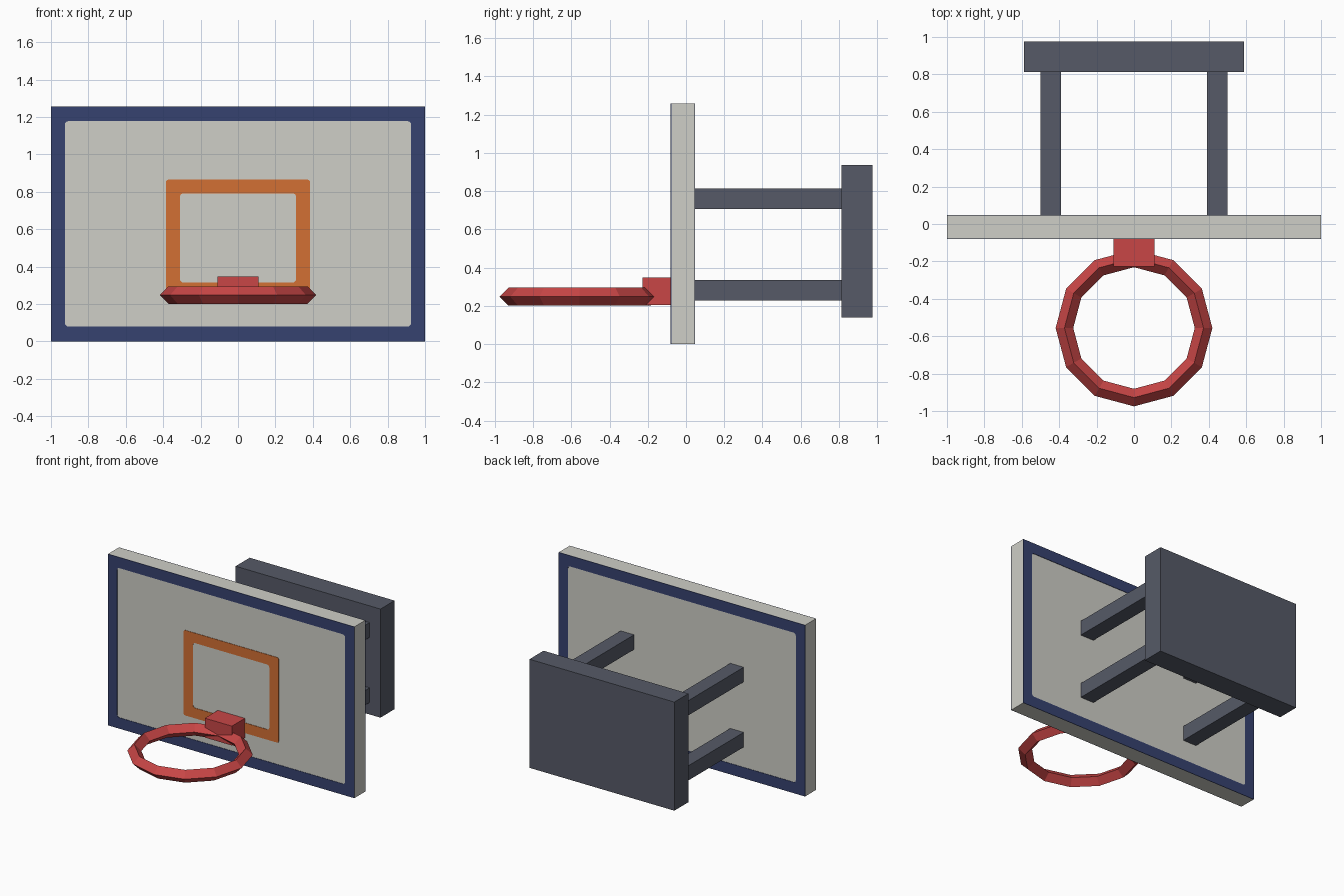
import bpy, bmesh, math
from mathutils import Vector

if "Cube" in bpy.data.objects:
    bpy.data.objects.remove(bpy.data.objects["Cube"], do_unlink=True)


def material(name, rgb):
    m = bpy.data.materials.new(name)
    m.use_nodes = True
    m.diffuse_color = (*rgb, 1)
    bsdf = next(n for n in m.node_tree.nodes if n.type == "BSDF_PRINCIPLED")
    bsdf.inputs["Base Color"].default_value = (*rgb, 1)
    return m


GREY = material("pale grey", (0.62, 0.62, 0.57))
BLUE = material("navy blue", (0.037, 0.054, 0.162))
ORANGE = material("orange", (0.65, 0.162, 0.034))
RED = material("rim red", (0.578, 0.061, 0.061))
STEEL = material("dark steel", (0.093, 0.102, 0.136))


def add_mesh(name, bm, mat):
    bmesh.ops.recalc_face_normals(bm, faces=bm.faces)
    me = bpy.data.meshes.new(name)
    bm.to_mesh(me)
    bm.free()
    me.materials.append(mat)
    ob = bpy.data.objects.new(name, me)
    bpy.context.collection.objects.link(ob)
    return ob


def box(name, lo, hi, mat):
    lo, hi = Vector(lo), Vector(hi)
    bm = bmesh.new()
    bmesh.ops.create_cube(bm, size=1)
    bmesh.ops.scale(bm, vec=hi - lo, verts=bm.verts)
    bmesh.ops.translate(bm, vec=(lo + hi) / 2, verts=bm.verts)
    return add_mesh(name, bm, mat)


def rounded_rect(half_w, z0, z1, r, steps=4):
    """Points (x, z) around a rectangle with rounded corners."""
    pts = []
    for k, (sx, top) in enumerate([(1, True), (-1, True), (-1, False), (1, False)]):
        cx, cz = sx * (half_w - r), (z1 - r if top else z0 + r)
        for i in range(steps + 1):
            a = math.pi / 2 * (k + i / steps)
            pts.append((cx + r * math.cos(a), cz + r * math.sin(a)))
    return pts


def frame(name, outer, inner, y0, y1, mat):
    """Thin flat frame between two outlines, from y0 to y1."""
    bm = bmesh.new()
    rings = [[bm.verts.new((x, y, z)) for x, z in pts]
             for pts, y in ((outer, y0), (inner, y0), (inner, y1), (outer, y1))]
    n = len(outer)
    for a, b in zip(rings, rings[1:] + rings[:1]):
        for i in range(n):
            j = (i + 1) % n
            bm.faces.new((a[i], a[j], b[j], b[i]))
    bmesh.ops.remove_doubles(bm, verts=bm.verts, dist=0.0001)
    return add_mesh(name, bm, mat)


# Backboard with a painted border on both faces
FRONT, BACK, PAINT = -0.077, 0.045, 0.003
box("backboard", (-1, FRONT, 0), (1, BACK, 1.257), GREY)
border = rounded_rect(1, 0, 1.257, 0), rounded_rect(0.925, 0.08, 1.178, 0.018)
frame("front_border", *border, FRONT - PAINT, FRONT, BLUE)
frame("back_border", *border, BACK, BACK + PAINT, BLUE)

# Shooting target on the front
frame("target_square", rounded_rect(0.385, 0.24, 0.865, 0.012),
      rounded_rect(0.31, 0.315, 0.792, 0.018), FRONT - PAINT, FRONT, ORANGE)

# Rim: a twelve-sided hoop with a diamond cross-section
bpy.ops.mesh.primitive_torus_add(major_segments=12, minor_segments=4,
                                 major_radius=0.372, minor_radius=0.047,
                                 location=(0, -0.556, 0.248))
rim = bpy.context.object
rim.name = "rim"
rim.data.materials.append(RED)
box("rim_bracket", (-0.11, -0.228, 0.205), (0.11, FRONT, 0.347), RED)

# Four support arms and the mounting plate behind
for side, sx in (("left", 1), ("right", -1)):
    for level, z in (("lower", 0.282), ("upper", 0.76)):
        x = sx * 0.445
        box(f"{side}_{level}_arm", (x - 0.055, BACK, z - 0.054),
            (x + 0.055, 0.812, z + 0.054), STEEL)
box("mounting_plate", (-0.588, 0.812, 0.14), (0.588, 0.975, 0.937), STEEL)
